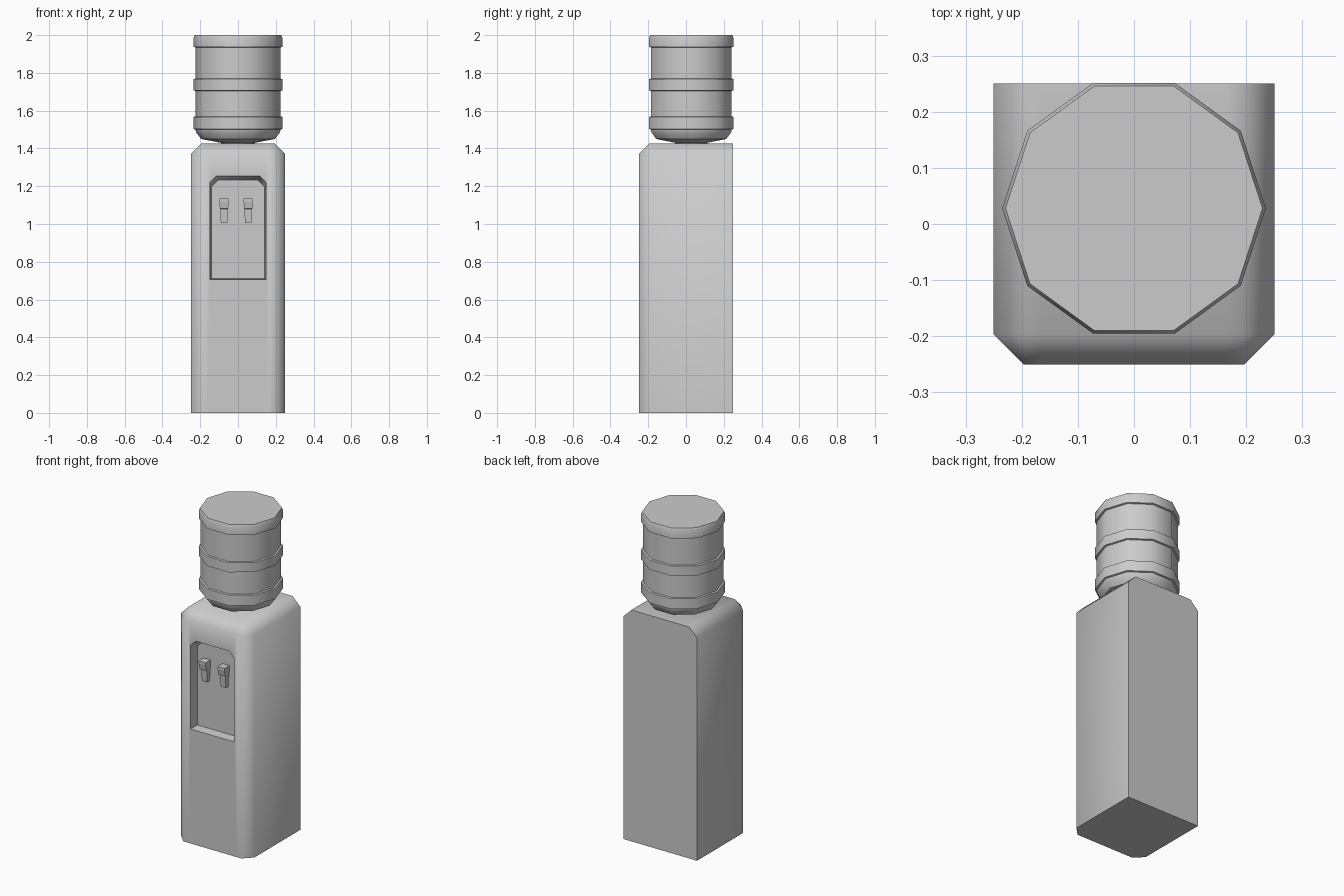
import bpy, bmesh
from math import radians, cos, sin, tau

if "Cube" in bpy.data.objects:
    bpy.data.objects.remove(bpy.data.objects["Cube"])


def finish(name, bm, angle=None):
    bmesh.ops.recalc_face_normals(bm, faces=bm.faces[:])
    mesh = bpy.data.meshes.new(name)
    bm.to_mesh(mesh)
    bm.free()
    obj = bpy.data.objects.new(name, mesh)
    bpy.context.collection.objects.link(obj)
    if angle:
        smooth(obj, angle)
    return obj


def smooth(obj, angle):
    bpy.ops.object.select_all(action='DESELECT')
    obj.select_set(True)
    bpy.context.view_layer.objects.active = obj
    bpy.ops.object.shade_smooth_by_angle(angle=radians(angle))


def loft(bm, loops):
    """Skin a stack of equal-length point loops and cap both ends."""
    rings = [[bm.verts.new(p) for p in loop] for loop in loops]
    n = len(rings[0])
    for a, b in zip(rings, rings[1:]):
        for i in range(n):
            j = (i + 1) % n
            bm.faces.new((a[i], a[j], b[j], b[i]))
    bm.faces.new(rings[0])
    bm.faces.new(rings[-1])


# Cabinet: box with chamfered front and top edges, square back and base
HEIGHT = 1.425
bm = bmesh.new()
bmesh.ops.create_cube(bm, size=1)
for v in bm.verts:
    v.co = (v.co.x * 0.5, v.co.y * 0.5, (v.co.z + 0.5) * HEIGHT)


def is_chamfered(e):
    a, b = (v.co for v in e.verts)
    mid = (a + b) / 2
    top, front, side = mid.z > 1.4, mid.y < -0.2, abs(mid.x) > 0.2
    return (top and (front or side)) or (front and side)


bmesh.ops.bevel(bm, geom=[e for e in bm.edges if is_chamfered(e)],
                offset=0.053, segments=1, affect='EDGES')
for x in (-0.165, 0.165):
    bmesh.ops.bisect_plane(bm, geom=bm.verts[:] + bm.edges[:] + bm.faces[:],
                           plane_co=(x, 0, 0), plane_no=(1, 0, 0))
cabinet = finish("cabinet", bm)


# Dispensing recess, tapering inwards, with clipped top corners
def recess_loop(y, half, low, high, clip=0.035):
    return [(-half, y, low), (half, y, low), (half, y, high - clip),
            (half - clip, y, high), (clip - half, y, high), (-half, y, high - clip)]


bm = bmesh.new()
loft(bm, [recess_loop(-0.26, 0.151, 0.704, 1.258),
          recess_loop(-0.195, 0.14, 0.711, 1.232)])
cutter = finish("recess_cutter", bm)
cutter.hide_render = True
cut = cabinet.modifiers.new("recess", 'BOOLEAN')
cut.operation = 'DIFFERENCE'
cut.object = cutter
cut.solver = 'EXACT'
bpy.context.view_layer.objects.active = cabinet
bpy.ops.object.modifier_apply(modifier=cut.name)
bpy.data.objects.remove(cutter)
smooth(cabinet, 50)


# Taps: wide lever head above a narrower spout
def tap_loop(x, half, front, z):
    return [(x - half, front, z), (x + half, front, z),
            (x + half, -0.19, z), (x - half, -0.19, z)]


for side, x in (("left", -0.074), ("right", 0.054)):
    bm = bmesh.new()
    loft(bm, [tap_loop(x, 0.017, -0.220, 1.005),
              tap_loop(x, 0.020, -0.227, 1.08),
              tap_loop(x, 0.022, -0.235, 1.082),
              tap_loop(x, 0.024, -0.243, 1.12),
              tap_loop(x, 0.024, -0.243, 1.135)])
    finish(f"{side}_tap", bm)


# Bottle: ten-sided, with three raised bands, neck seated in the cabinet
profile = [(0.09, 1.40), (0.09, 1.43), (0.195, 1.45), (0.222, 1.485), (0.225, 1.50),
           (0.235, 1.503), (0.235, 1.567), (0.225, 1.57),
           (0.225, 1.705), (0.235, 1.708), (0.235, 1.767), (0.225, 1.77),
           (0.225, 1.935), (0.235, 1.938), (0.235, 1.985), (0.229, 2.0)]
bm = bmesh.new()
loft(bm, [[(r * cos(tau * i / 10), 0.028 + r * sin(tau * i / 10), z)
           for i in range(10)] for r, z in profile])
finish("water_bottle", bm, 40)
